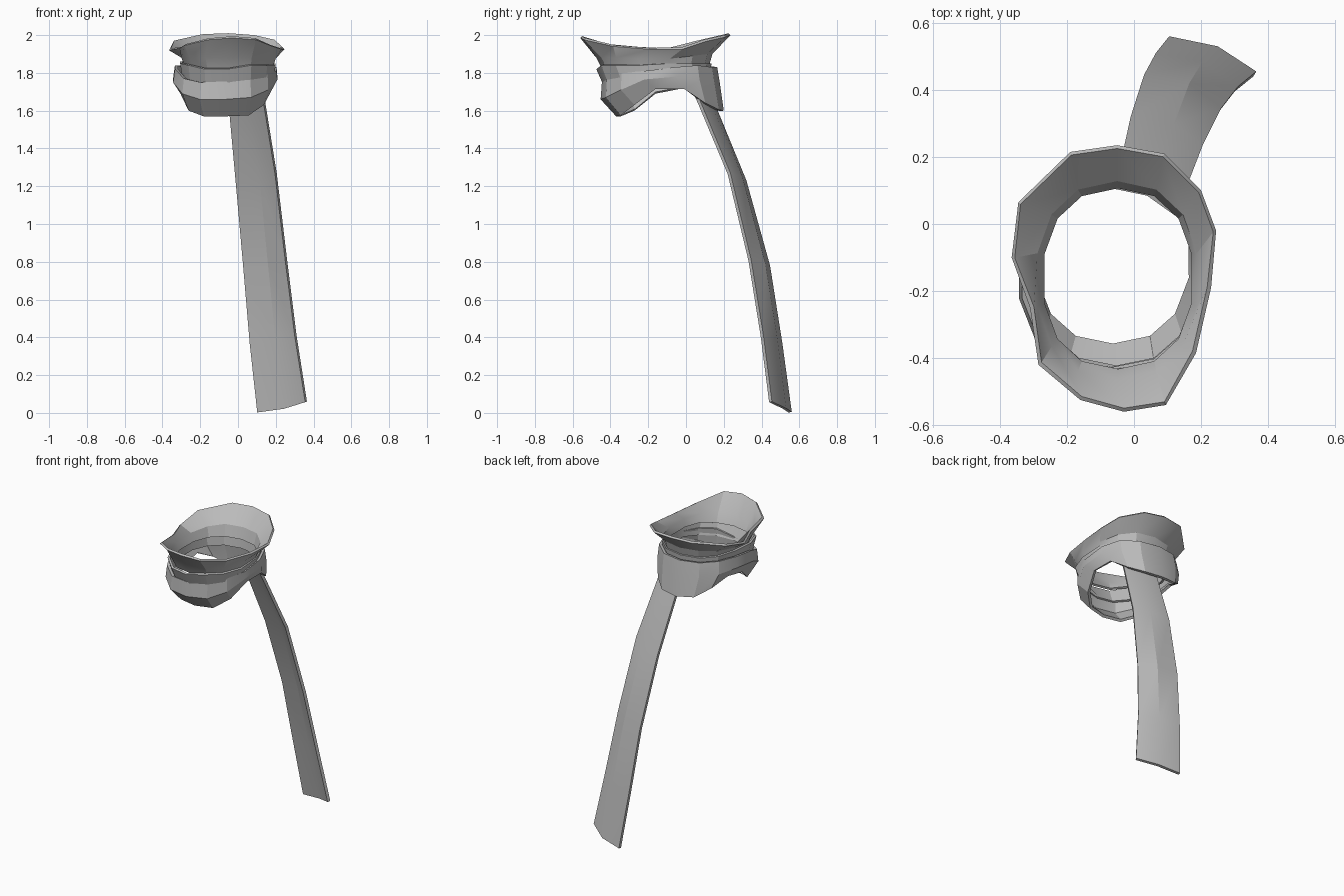
import bpy, math

if "Cube" in bpy.data.objects:
    bpy.data.objects.remove(bpy.data.objects["Cube"], do_unlink=True)

grey = bpy.data.materials.new("cloth grey")
grey.use_nodes = True
COLOUR = (0.5, 0.5, 0.5, 1)
grey.diffuse_color = COLOUR
grey.node_tree.nodes["Principled BSDF"].inputs["Base Color"].default_value = COLOUR

N = 14


def oval(x0, x1, y0, y1, heights, power=0.88):
    """Squarish oval ring starting at the back and turning towards +x."""
    pts = []
    for i, z in enumerate(heights):
        a = 2 * math.pi * i / N
        s, c = math.sin(a), math.cos(a)
        pts.append(((x0 + x1) / 2 + (x1 - x0) / 2 * math.copysign(abs(s) ** power, s),
                    (y0 + y1) / 2 + (y1 - y0) / 2 * math.copysign(abs(c) ** power, c), z))
    return pts


def cloth(name, rows, closed, thickness):
    """Sheet through rows of points, thickened inwards."""
    n = len(rows[0])
    verts = [p for row in rows for p in row]
    faces = []
    for r in range(len(rows) - 1):
        for i in range(n if closed else n - 1):
            j = (i + 1) % n
            faces.append((r * n + i, r * n + j, (r + 1) * n + j, (r + 1) * n + i))
    mesh = bpy.data.meshes.new(name)
    mesh.from_pydata(verts, [], faces)
    mesh.materials.append(grey)
    ob = bpy.data.objects.new(name, mesh)
    bpy.context.collection.objects.link(ob)
    mod = ob.modifiers.new("thickness", 'SOLIDIFY')
    mod.thickness = thickness
    mod.offset = -1
    bpy.ops.object.select_all(action='DESELECT')
    ob.select_set(True)
    bpy.context.view_layer.objects.active = ob
    bpy.ops.object.modifier_apply(modifier=mod.name)
    bpy.ops.object.shade_smooth_by_angle(angle=math.radians(25))
    return ob


# Flared collar: wide wavy rim narrowing to the neck
rim = [(-0.05, 0.235, 2.0), (0.09, 0.21, 1.99), (0.20, 0.10, 1.965), (0.245, -0.02, 1.925),
       (0.23, -0.19, 1.925), (0.185, -0.385, 1.94), (0.095, -0.54, 1.975), (-0.03, -0.56, 1.985),
       (-0.16, -0.525, 1.975), (-0.285, -0.42, 1.945), (-0.31, -0.25, 1.93),
       (-0.365, -0.10, 1.92), (-0.345, 0.065, 1.96), (-0.19, 0.215, 1.995)]
throat_z = [1.90, 1.90, 1.89, 1.875, 1.875, 1.88, 1.88, 1.88, 1.88, 1.88, 1.88, 1.88, 1.89, 1.90]
throat = oval(-0.305, 0.205, -0.475, 0.14, throat_z)
neck = oval(-0.285, 0.19, -0.445, 0.12, [1.83] * 6 + [1.82] * 3 + [1.83] * 5)
cloth("flared_collar", [rim, throat, neck], True, 0.014)

# Thin band between collar and wrap
band_top = oval(-0.312, 0.205, -0.475, 0.135,
                [1.85, 1.85, 1.85, 1.85, 1.84, 1.84, 1.84, 1.82, 1.82, 1.84, 1.85, 1.86, 1.855, 1.85])
band_low = oval(-0.30, 0.195, -0.435, 0.125, [1.77] * 5 + [1.75, 1.74, 1.73, 1.73, 1.74] + [1.77] * 4)
cloth("neck_band", [band_top, band_low], True, 0.014)

# Outer wrap: droops at front and back, arched over the shoulders
wrap_top = oval(-0.34, 0.21, -0.445, 0.165,
                [1.83, 1.83, 1.84, 1.83, 1.81, 1.80, 1.79, 1.755, 1.75, 1.77, 1.82, 1.84, 1.84, 1.835])
wrap_mid = oval(-0.35, 0.215, -0.452, 0.18,
                [1.74, 1.74, 1.76, 1.78, 1.765, 1.71, 1.67, 1.66, 1.66, 1.69, 1.75, 1.77, 1.76, 1.75])
wrap_low = oval(-0.31, 0.185, -0.37, 0.20,
                [1.60, 1.605, 1.64, 1.715, 1.715, 1.63, 1.575, 1.57, 1.57, 1.60, 1.69, 1.72, 1.67, 1.615])
cloth("outer_wrap", [wrap_top, wrap_mid, wrap_low], True, 0.018)

# Long hanging tail, slightly ridged along its middle
tail = [
    [(-0.05, 0.12, 1.72), (0.045, 0.10, 1.72), (0.13, 0.04, 1.73)],
    [(-0.045, 0.16, 1.62), (0.055, 0.14, 1.62), (0.145, 0.08, 1.64)],
    [(-0.01, 0.32, 1.23), (0.12, 0.30, 1.245), (0.205, 0.235, 1.27)],
    [(0.03, 0.445, 0.78), (0.165, 0.42, 0.79), (0.26, 0.345, 0.81)],
    [(0.065, 0.51, 0.37), (0.205, 0.485, 0.385), (0.31, 0.41, 0.41)],
    [(0.105, 0.56, 0.005), (0.25, 0.53, 0.025), (0.365, 0.455, 0.06)],
]
cloth("hanging_tail", tail, False, 0.018)
